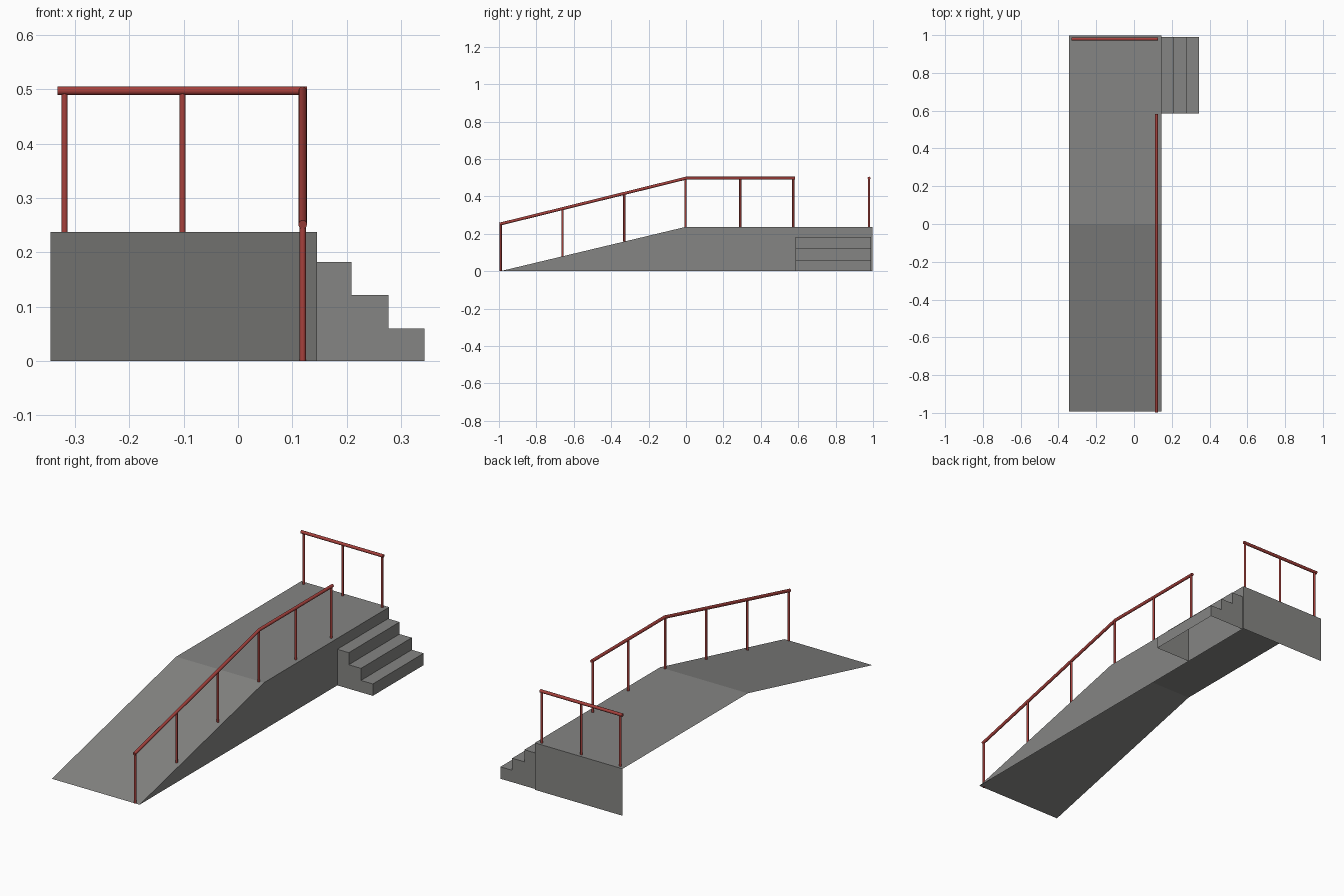
import bpy, bmesh, math

if "Cube" in bpy.data.objects:
    bpy.data.objects.remove(bpy.data.objects["Cube"])


def material(name, col):
    m = bpy.data.materials.new(name)
    m.diffuse_color = (*col, 1)
    m.use_nodes = True
    m.node_tree.nodes["Principled BSDF"].inputs["Base Color"].default_value = m.diffuse_color
    return m


GREY = material("concrete grey", (0.235, 0.235, 0.228))
RED = material("rail red", (0.38, 0.052, 0.045))

X0, X1 = -0.345, 0.145          # ramp sides
Y0, Y1 = -0.992, 0.998          # ramp ends
H = 0.237                       # platform height


def sheet(name, polys):
    """Open shell made of flat polygons."""
    bm = bmesh.new()
    for p in polys:
        bm.faces.new([bm.verts.new(c) for c in p])
    bmesh.ops.remove_doubles(bm, verts=bm.verts, dist=1e-5)
    me = bpy.data.meshes.new(name)
    bm.to_mesh(me)
    bm.free()
    me.materials.append(GREY)
    ob = bpy.data.objects.new(name, me)
    bpy.context.collection.objects.link(ob)
    return ob


def tube(name, pts, r):
    """Round bar along a polyline, mitred at bends."""
    cu = bpy.data.curves.new(name, 'CURVE')
    cu.dimensions = '3D'
    cu.bevel_depth = r
    cu.bevel_resolution = 4
    cu.use_fill_caps = True
    sp = cu.splines.new('POLY')
    sp.points.add(len(pts) - 1)
    for p, c in zip(sp.points, pts):
        p.co = (*c, 1)
    cu.materials.append(RED)
    ob = bpy.data.objects.new(name, cu)
    bpy.context.collection.objects.link(ob)
    bpy.ops.object.select_all(action='DESELECT')
    ob.select_set(True)
    bpy.context.view_layer.objects.active = ob
    bpy.ops.object.convert(target='MESH')
    bpy.ops.object.shade_smooth_by_angle(angle=math.radians(40))


def ground(y):
    return H * min(1, max(0, (y - Y0) / -Y0))


# Ramp and platform: top, right wall and back wall; left and bottom are open
sheet("ramp_and_platform", [
    [(X0, Y0, 0), (X1, Y0, 0), (X1, 0, H), (X0, 0, H)],
    [(X0, 0, H), (X1, 0, H), (X1, Y1, H), (X0, Y1, H)],
    [(X1, Y0, 0), (X1, Y1, 0), (X1, Y1, H), (X1, 0, H)],
    [(X1, Y1, 0), (X0, Y1, 0), (X0, Y1, H), (X1, Y1, H)],
])

# Side stairs: stepped profile with both ends, open underneath
SY0, SY1 = 0.585, 0.99
profile = [(X1, 0.182)]
for x, z in ((0.209, 0.182), (0.277, 0.121), (0.343, 0.06)):
    profile += [(x, z), (x, z - 0.061 if z > 0.1 else 0)]
faces = [[(a[0], SY0, a[1]), (b[0], SY0, b[1]), (b[0], SY1, b[1]), (a[0], SY1, a[1])]
         for a, b in zip(profile, profile[1:])]
end = profile + [(X1, 0)]
faces.append([(x, SY0, z) for x, z in reversed(end)])
faces.append([(x, SY1, z) for x, z in end])
sheet("side_stairs", faces)

# Right handrail follows the ramp then the platform
RX, RISE = 0.119, 0.26
tube("right_handrail", [(RX, -0.997, 0.251), (RX, 0, H + RISE), (RX, 0.583, H + RISE)], 0.008)
for i, y in enumerate((-0.99, -0.66, -0.33, -0.003, 0.29, 0.573)):
    tube(f"right_post_{i + 1}", [(RX, y, ground(y)), (RX, y, ground(y) + RISE - 0.004)], 0.0058)

# Back handrail
BY = 0.979
tube("back_handrail", [(-0.332, BY, H + RISE), (0.127, BY, H + RISE)], 0.008)
for i, x in enumerate((-0.319, -0.102, 0.119)):
    tube(f"back_post_{i + 1}", [(x, BY, H), (x, BY, H + RISE)], 0.0058)
